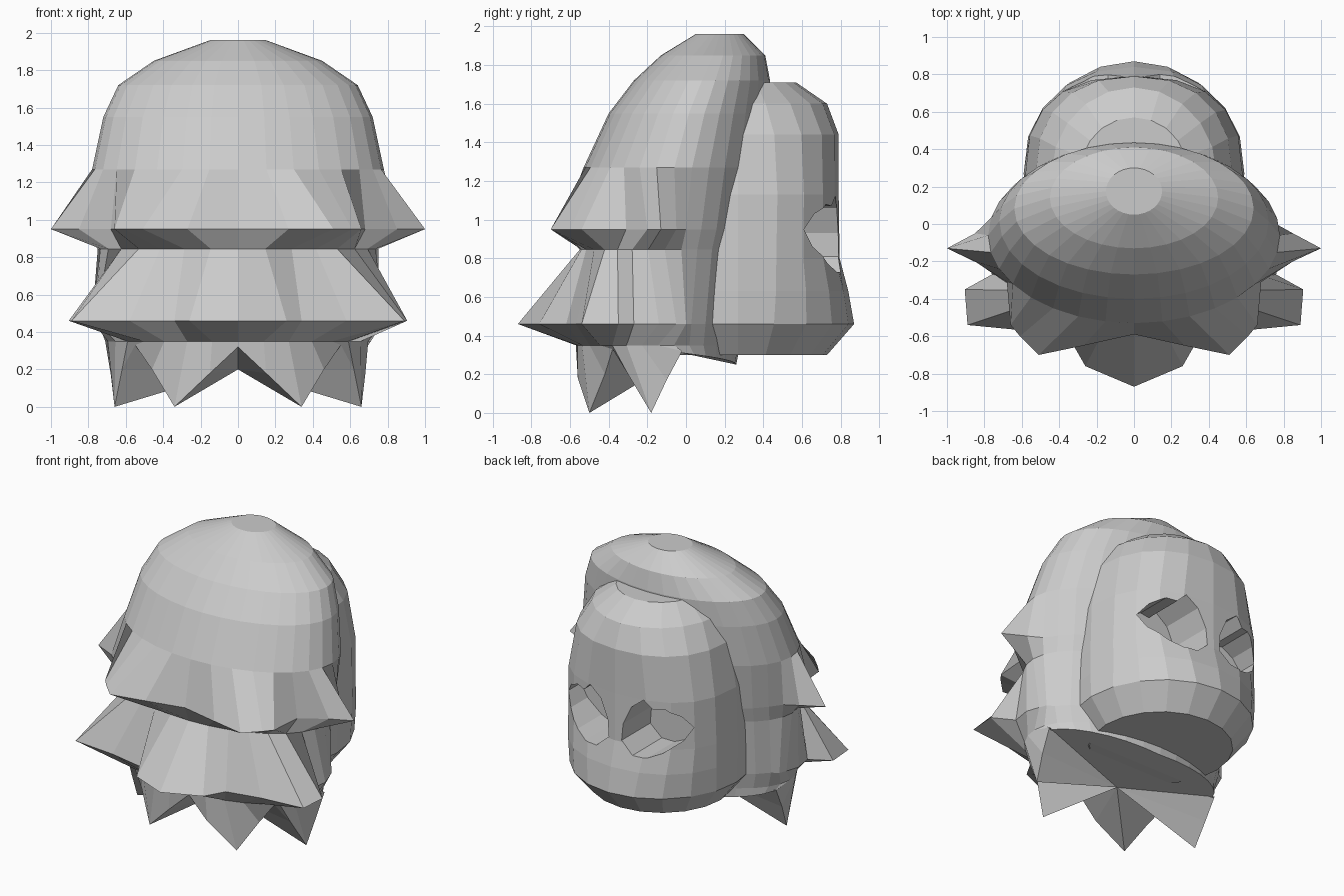
import bpy, bmesh, math

if "Cube" in bpy.data.objects:
    bpy.data.objects.remove(bpy.data.objects["Cube"])

gray = bpy.data.materials.new("light_gray")
gray.diffuse_color = (0.6, 0.6, 0.6, 1)
gray.use_nodes = True
gray.node_tree.nodes["Principled BSDF"].inputs["Base Color"].default_value = gray.diffuse_color


def loft(name, rings):
    """Join equal-length closed rings of points and cap both ends."""
    bm = bmesh.new()
    loops = [[bm.verts.new(p) for p in ring] for ring in rings]
    n = len(loops[0])
    for a, b in zip(loops, loops[1:]):
        for i in range(n):
            j = (i + 1) % n
            bm.faces.new((a[i], a[j], b[j], b[i]))
    bm.faces.new(loops[0])
    bm.faces.new(loops[-1])
    bmesh.ops.remove_doubles(bm, verts=bm.verts[:], dist=1e-4)
    bmesh.ops.recalc_face_normals(bm, faces=bm.faces[:])
    me = bpy.data.meshes.new(name)
    bm.to_mesh(me)
    bm.free()
    me.materials.append(gray)
    ob = bpy.data.objects.new(name, me)
    bpy.context.collection.objects.link(ob)
    return ob


# Head: rounded jaw, with a flatter, squarer face above it
HEAD_Y, SIDES = 0.27, 20
# (z, half width, half depth, roundness exponent)
head_profile = [(0.30, 0.46, 0.46, 2), (0.46, 0.585, 0.60, 2), (0.63, 0.59, 0.57, 2.2),
                (0.80, 0.59, 0.525, 2.4), (1.13, 0.58, 0.52, 2.5),
                (1.44, 0.525, 0.52, 2.3), (1.60, 0.44, 0.46, 2), (1.71, 0.29, 0.30, 2)]


def bend(v, e):
    return math.copysign(abs(v) ** (2 / e), v)


head = loft("head", [[(w * bend(math.sin(math.tau * i / SIDES), e),
                       HEAD_Y + d * bend(math.cos(math.tau * i / SIDES), e), z)
                      for i in range(SIDES)] for z, w, d, e in head_profile])

# Eye sockets: ragged prisms cut into the face
eye = [(.12, 1.06), (.21, 1.13), (.27, 1.07), (.34, 1.08), (.43, 1.03), (.49, .95),
       (.44, .86), (.33, .77), (.24, .73), (.14, .73), (.05, .81), (.06, .93)]
for side, label in ((1, "right"), (-1, "left")):
    cutter = loft("eye_cutter_" + label,
                  [[(side * x, y, z) for x, z in eye] for y in (0.47, 1.0)])
    cutter.hide_render = True
    cutter.hide_viewport = True
    cut = head.modifiers.new("eye_" + label, 'BOOLEAN')
    cut.operation = 'DIFFERENCE'
    cut.solver = 'EXACT'
    cut.object = cutter

# Hair: symmetric rings; the first points of a half ring can be replaced by spikes
HALF = 16


def hair_ring(z, w, y0, y1, spikes=(), z_end=None):
    cy, h = (y0 + y1) / 2, (y1 - y0) / 2
    z_end = z if z_end is None else z_end
    half = []
    for k in range(HALF + 1):
        a = math.pi * k / HALF
        p = (w * math.sin(a), cy - h * math.cos(a), z + (z_end - z) * k / HALF)
        if k < len(spikes):
            p = (*spikes[k], z)[:3]
        half.append(p)
    half[0] = (0, *half[0][1:])
    half[-1] = (0, *half[-1][1:])
    return half + [(-x, y, zz) for x, y, zz in half[-2:0:-1]]


upper_tier = [(0, -.59), (.27, -.65), (.51, -.70), (.61, -.60), (.66, -.54),
              (.68, -.31), (.85, -.20), (1.0, -.13), (.85, -.05), (.76, 0)]
lower_tier = [(0, -.87), (.26, -.76), (.34, -.62), (.58, -.57), (.89, -.54),
              (.905, -.35), (.76, -.27), (.78, -.14), (.75, -.05), (.73, 0)]
fringe = [(0, -.55, .32), (.15, -.56, .18), (.34, -.50, 0), (.46, -.42, .20),
          (.55, -.38, .33), (.62, -.30, .20), (.66, -.18, 0), (.68, -.10, .17),
          (.69, -.02, .32)]
# every fringe tip runs back to one point under the chin
underside = [(0, -.17, .20)] * 8 + fringe[8:]

loft("shaggy_hair", [
    hair_ring(1.96, 0.15, 0.05, 0.30),
    hair_ring(1.85, 0.45, -0.13, 0.41),
    hair_ring(1.72, 0.64, -0.27, 0.435),
    hair_ring(1.55, 0.72, -0.40, 0.43),
    hair_ring(1.27, 0.78, -0.53, 0.41),
    hair_ring(0.95, 0.76, -0.55, 0.36, upper_tier),
    hair_ring(0.845, 0.75, -0.55, 0.33),
    hair_ring(0.46, 0.74, -0.56, 0.29, lower_tier),
    hair_ring(0.35, 0.71, -0.57, 0.28),
    hair_ring(0.39, 0.69, -0.45, 0.26, fringe, 0.25),
    hair_ring(0.39, 0.69, -0.45, 0.26, underside, 0.25),
])
